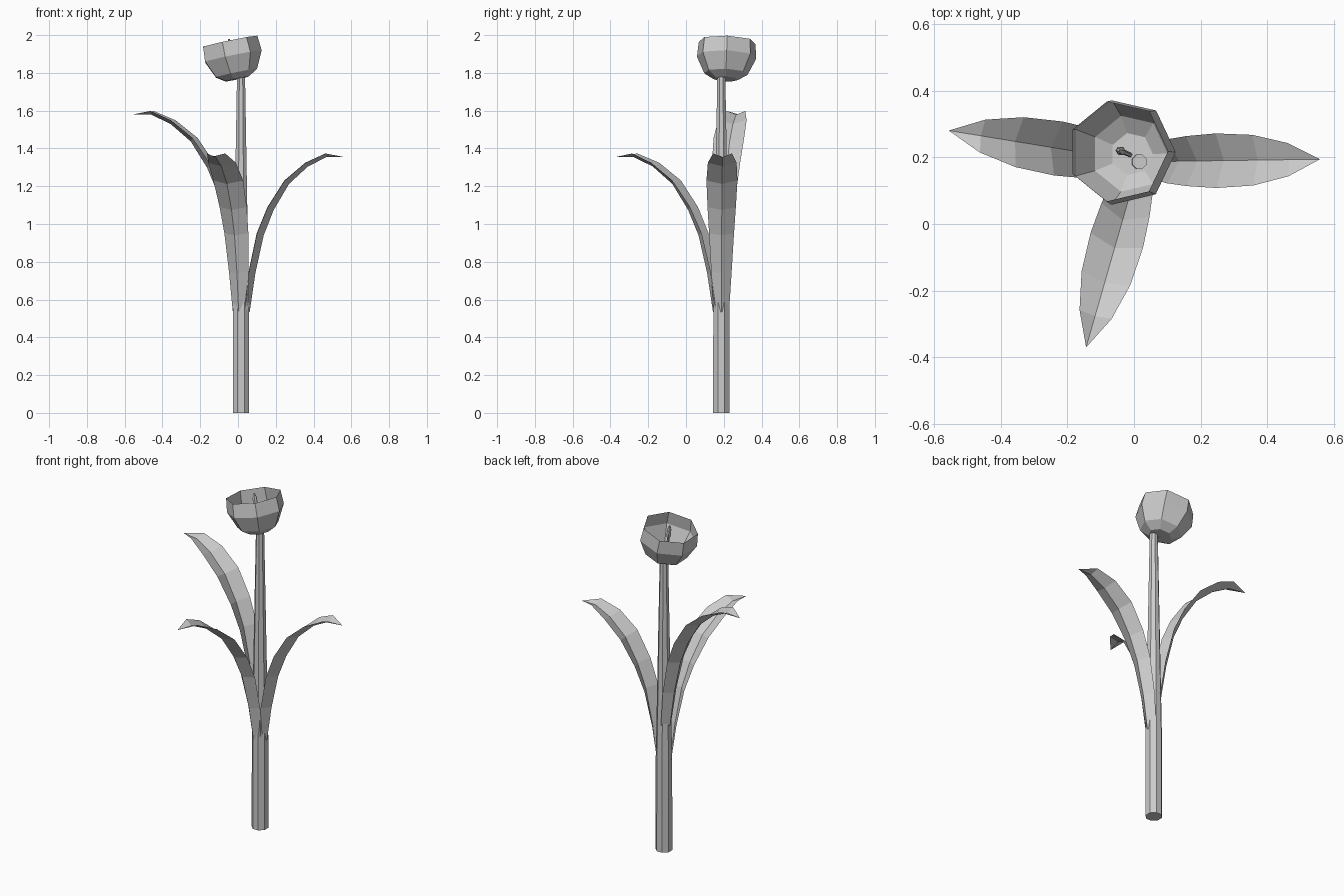
import bpy, math
from mathutils import Vector, Matrix

if "Cube" in bpy.data.objects:
    bpy.data.objects.remove(bpy.data.objects["Cube"])

STEM_X, STEM_Y = 0.016, 0.187


def make_object(name, verts, faces):
    mesh = bpy.data.meshes.new(name)
    mesh.from_pydata([tuple(v) for v in verts], [], faces)
    mesh.update()
    obj = bpy.data.objects.new(name, mesh)
    bpy.context.collection.objects.link(obj)
    return obj


def lathe(name, profile, sides, matrix, cap_top=True, turn=0.0):
    """Faceted ring stack from (radius, height) pairs."""
    verts, faces = [], []
    for r, h in profile:
        for i in range(sides):
            a = turn + 2 * math.pi * i / sides
            verts.append(matrix @ Vector((r * math.cos(a), r * math.sin(a), h)))
    for k in range(len(profile) - 1):
        for i in range(sides):
            j = (i + 1) % sides
            faces.append((k * sides + i, k * sides + j,
                          (k + 1) * sides + j, (k + 1) * sides + i))
    faces.append(tuple(reversed(range(sides))))
    if cap_top:
        top = (len(profile) - 1) * sides
        faces.append(tuple(range(top, top + sides)))
    return make_object(name, verts, faces)


def aim(origin, axis):
    turn = Vector((0, 0, 1)).rotation_difference(Vector(axis))
    return Matrix.Translation(origin) @ turn.to_matrix().to_4x4()


# Tapered stem
lathe("stem", [(0.047, 0), (0.046, 0.55), (0.023, 1.785)], 8,
      Matrix.Translation((STEM_X, STEM_Y, 0)), turn=math.pi / 8)

# Open seven-sided flower cup, tilted to the left
lathe("flower_cup", [(0.065, 0), (0.117, 0.032), (0.161, 0.123), (0.154, 0.203)], 7,
      aim((-0.007, 0.21, 1.767), (-0.21, 0.04, 1)), cap_top=False)

# Thin pistil inside the cup
lathe("pistil", [(0.007, 0), (0.008, 0.13), (0.014, 0.16), (0.012, 0.19), (0.004, 0.215)], 6,
      aim((-0.012, 0.208, 1.768), (-0.17, 0.07, 1)))

# Leaf rib: distance from the stem axis, height, half width, fold depth
LEAF = [(0.046, 0.535, 0.041, 0.030),
        (0.076, 0.740, 0.054, 0.036),
        (0.120, 0.940, 0.066, 0.038),
        (0.173, 1.074, 0.075, 0.036),
        (0.254, 1.212, 0.082, 0.030),
        (0.355, 1.305, 0.076, 0.024),
        (0.452, 1.354, 0.050, 0.020)]
TIP = (0.543, 1.355)


def leaf(name, angle, lift, reach):
    """Arching leaf folded into a channel along its rib."""
    a = math.radians(angle)
    out = Vector((math.cos(a), math.sin(a), 0))
    side = Vector((-math.sin(a), math.cos(a), 0))
    up = Vector((0, 0, 1))
    origin = Vector((STEM_X, STEM_Y, lift))

    def radial(d):
        return 0.046 + (d - 0.046) * reach

    path = [(s[0], s[1]) for s in LEAF] + [TIP]
    verts, faces = [], []
    for i, (d, z, w, depth) in enumerate(LEAF):
        p, n = path[max(i - 1, 0)], path[i + 1]
        t = Vector((n[0] - p[0], n[1] - p[1])).normalized()
        rib = origin + out * radial(d) + up * z
        edge = rib + (up * t.x - out * t.y) * depth
        verts += [edge - side * w, rib, edge + side * w]
    verts.append(origin + out * radial(TIP[0]) + up * TIP[1])
    for i in range(len(LEAF) - 1):
        b = 3 * i
        faces += [(b, b + 3, b + 4, b + 1), (b + 1, b + 4, b + 5, b + 2)]
    b, tip = 3 * (len(LEAF) - 1), len(verts) - 1
    faces += [(b, tip, b + 1), (b + 1, tip, b + 2)]
    return make_object(name, verts, [tuple(reversed(f)) for f in faces])


# Three leaves around the stem
leaf("leaf_right", 0.8, 0.0, 1.0)
leaf("leaf_front", -106, 0.0, 1.075)
leaf("leaf_left", 170.7, 0.225, 1.075)
